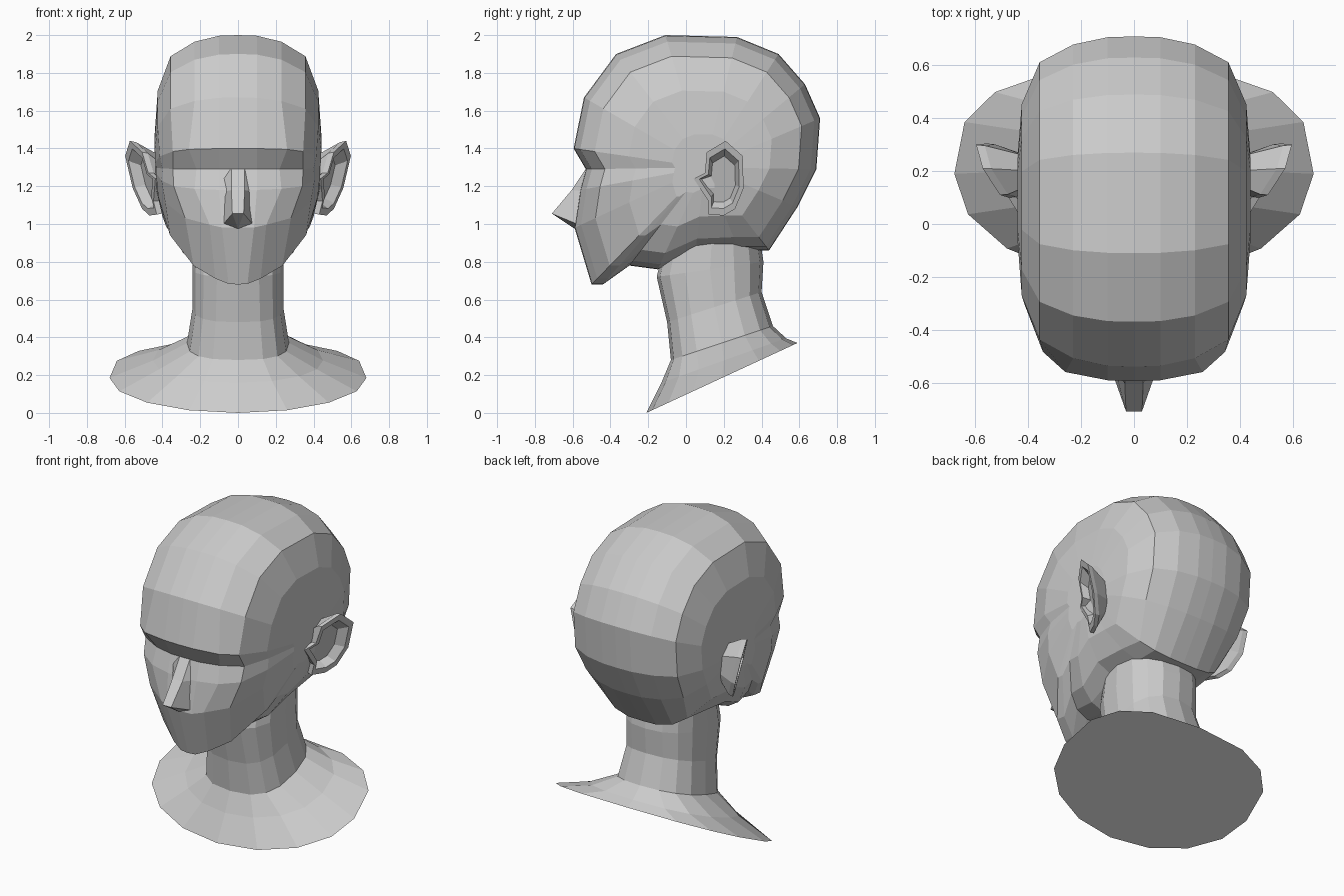
import bpy, bmesh
from math import sin, cos, pi, copysign

if "Cube" in bpy.data.objects:
    bpy.data.objects.remove(bpy.data.objects["Cube"])


def make_object(name, bm):
    bmesh.ops.recalc_face_normals(bm, faces=bm.faces[:])
    mesh = bpy.data.meshes.new(name)
    bm.to_mesh(mesh)
    bm.free()
    obj = bpy.data.objects.new(name, mesh)
    bpy.context.collection.objects.link(obj)
    return obj


def loft(name, rings):
    """Skin closed rings with quads and cap both ends."""
    bm = bmesh.new()
    loops = [[bm.verts.new(p) for p in ring] for ring in rings]
    n = len(loops[0])
    for a, b in zip(loops, loops[1:]):
        for i in range(n):
            j = (i + 1) % n
            bm.faces.new((a[i], a[j], b[j], b[i]))
    bm.faces.new(loops[0])
    bm.faces.new(loops[-1])
    return make_object(name, bm)


# Head: side profile (y, z) with half-widths of four columns per station
skull = (0.10, 0.23, 0.357, 0.425)
stations = [
    (-0.50, 0.68, 0.05, 0.12, 0.235, 0.36),    # chin
    (-0.44, 0.68, 0.05, 0.11, 0.225, 0.355),
    (-0.30, 0.78, 0.10, 0.19, 0.27, 0.37),     # under the jaw
    (-0.15, 0.76, 0.10, 0.20, 0.29, 0.38),
    (0.05, 0.85, 0.10, 0.20, 0.32, 0.40),
    (0.28, 0.86, 0.10, 0.20, 0.30, 0.39),
    (0.44, 0.86, 0.10, 0.20, 0.28, 0.385),     # nape
    (0.59, 1.09, 0.10, 0.22, 0.34, 0.415),
]
for y, z in [(0.69, 1.29), (0.71, 1.56), (0.63, 1.74), (0.49, 1.90),
             (0.27, 1.99), (-0.11, 2.0), (-0.37, 1.90), (-0.54, 1.67)]:
    stations.append((y, z) + skull)
stations += [
    (-0.595, 1.40, 0.10, 0.26, 0.345, 0.415),  # brow
    (-0.53, 1.29, 0.10, 0.22, 0.345, 0.40),    # eye sockets
    (-0.56, 1.18, 0.10, 0.23, 0.34, 0.405),    # cheeks
    (-0.59, 0.98, 0.085, 0.15, 0.28, 0.385),   # upper lip
]
CY, CZ = 0.10, 1.30
shrink = [1.0, 0.995, 0.95, 0.84, 0.58, 0.25]


def head_column(k, side):
    ring = []
    for y, z, *w in stations:
        widths = [0] + w + [0.32 + 0.285 * w[3]]
        s = shrink[k]
        ring.append((side * widths[k], CY + s * (y - CY), CZ + s * (z - CZ)))
    return ring


loft("head", [head_column(k, -1) for k in range(5, 0, -1)]
     + [head_column(k, 1) for k in range(6)])


# Neck and flared, tilted base
def tilted_ring(w, y0, y1, z0, z1, n_front, n_back, seg=16):
    ring = []
    for i in range(seg):
        a = 2 * pi * i / seg
        c, s = -cos(a), sin(a)
        e = 2 / (n_front if c < 0 else n_back)
        u = copysign(abs(c) ** e, c) if abs(c) > 1e-6 else 0
        v = copysign(abs(s) ** e, s) if abs(s) > 1e-6 else 0
        t = (u + 1) / 2
        ring.append((w * v, y0 + (y1 - y0) * t, z0 + (z1 - z0) * t))
    return ring


loft("neck_and_base", [tilted_ring(*r) for r in [
    (0.68, -0.21, 0.59, 0.00, 0.37, 2.0, 2.7),
    (0.45, -0.13, 0.53, 0.16, 0.395, 2.1, 2.5),
    (0.27, -0.08, 0.46, 0.28, 0.46, 2.7, 2.4),
    (0.24, -0.10, 0.40, 0.48, 0.64, 2.7, 2.4),
    (0.24, -0.155, 0.41, 0.72, 0.80, 2.5, 2.4),
    (0.24, -0.10, 0.38, 0.95, 1.00, 2.4, 2.4),
]])

# Nose: ridge and base lines at three heights, open underside closed by a face
bm = bmesh.new()
rows = []
for rx, ry, rz, bx, by, bz in [(0.035, -0.525, 1.30, 0.11, -0.48, 1.30),
                               (0.035, -0.605, 1.18, 0.08, -0.52, 1.17),
                               (0.03, -0.71, 1.055, 0.09, -0.54, 0.985)]:
    rows.append([bm.verts.new(p) for p in
                 [(-bx, by, bz), (-rx, ry, rz), (rx, ry, rz), (bx, by, bz)]])
for a, b in zip(rows, rows[1:]):
    for i in range(3):
        bm.faces.new((a[i], a[i + 1], b[i + 1], b[i]))
lip = bm.verts.new((0, -0.59, 0.975))
low = rows[-1]
bm.faces.new((low[0], low[1], lip))
bm.faces.new((low[1], low[2], lip))
bm.faces.new((low[2], low[3], lip))
make_object("nose", bm)

# Ears: outline (y, z) leaning outward to the back and top, with a recessed bowl
outline = [(0.04, 1.24), (0.10, 1.27), (0.11, 1.38), (0.21, 1.44), (0.30, 1.36),
           (0.305, 1.19), (0.26, 1.08), (0.20, 1.045), (0.12, 1.05), (0.12, 1.12)]
EY, EZ = 0.19, 1.23


def ear_ring(side, scale, sink=0.0, flat_x=None):
    ring = []
    for y, z in outline:
        y, z = EY + scale * (y - EY), EZ + scale * (z - EZ)
        x = 0.46 + 0.25 * (z - 1.05) + 0.5 * (y - 0.18) - sink
        ring.append((side * (x if flat_x is None else flat_x), y, z))
    return ring


for side, name in [(1, "ear_right"), (-1, "ear_left")]:
    loft(name, [ear_ring(side, 0.62, flat_x=0.41),
                ear_ring(side, 0.97, sink=0.03),
                ear_ring(side, 1.0),
                ear_ring(side, 0.80),
                ear_ring(side, 0.62, sink=0.05)])
